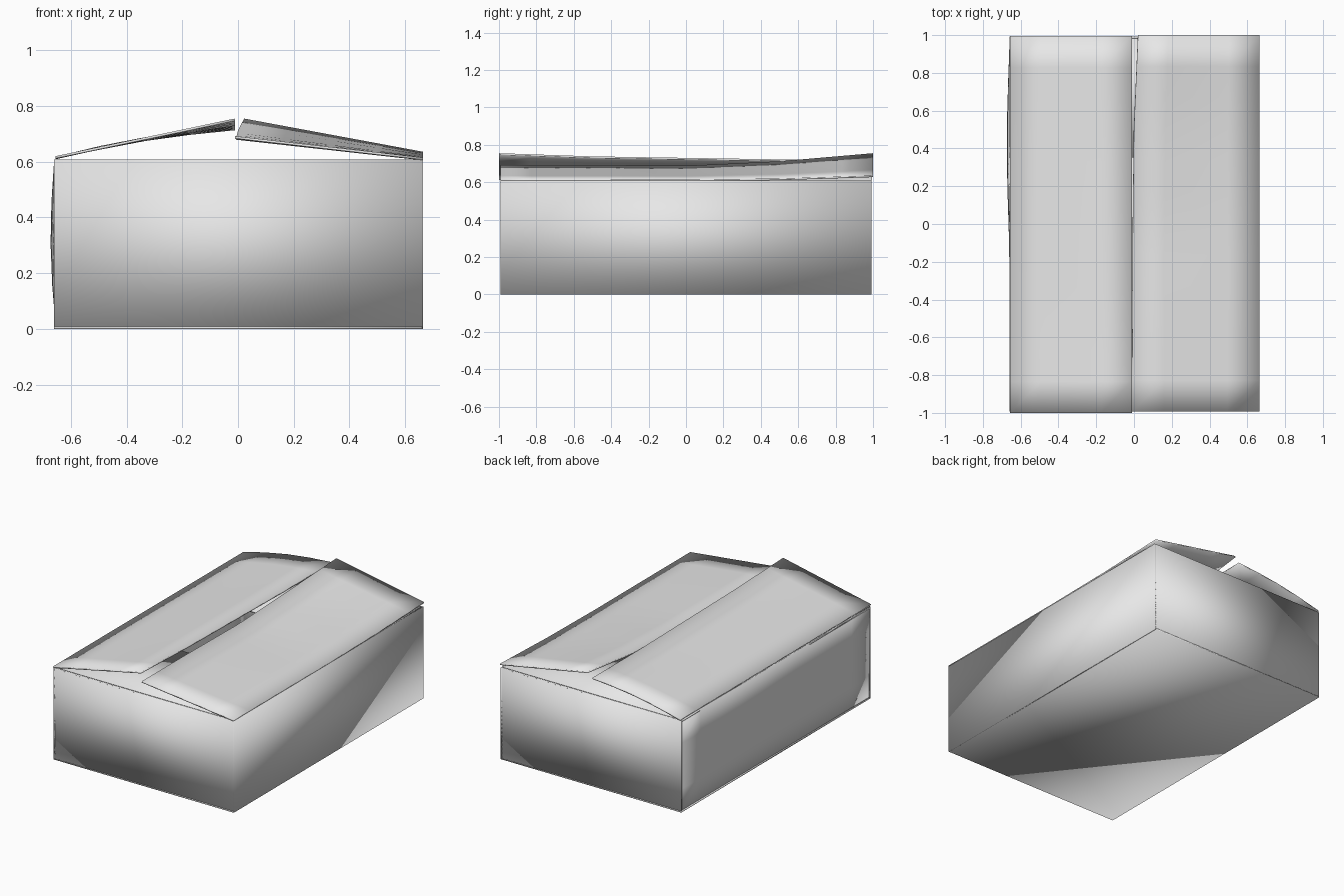
import bpy
import bmesh
from math import radians, sin, pi
from mathutils import Vector

cube = bpy.data.objects.get("Cube")
if cube:
    bpy.data.objects.remove(cube, do_unlink=True)

# One plain card colour
card = bpy.data.materials.new("card_grey")
card.use_nodes = True
grey = (0.8, 0.8, 0.8, 1)
card.diffuse_color = grey
card.node_tree.nodes["Principled BSDF"].inputs["Base Color"].default_value = grey

X, Y, H = 0.66, 0.992, 0.608   # half width, half length, wall height
THICK = 0.009


def sample(values, t):
    """Read evenly spaced values at t in 0..1, with straight steps between."""
    f = t * (len(values) - 1)
    i = min(int(f), len(values) - 2)
    return values[i] + (values[i + 1] - values[i]) * (f - i)


def panel(name, surface, nu=1, nv=1):
    """Sheet of card from surface(u, v); u cross v points outward."""
    bm = bmesh.new()
    rows = [[bm.verts.new(surface(i / nu, j / nv)) for i in range(nu + 1)]
            for j in range(nv + 1)]
    for a, b in zip(rows, rows[1:]):
        for i in range(nu):
            bm.faces.new((a[i], a[i + 1], b[i + 1], b[i]))
    mesh = bpy.data.meshes.new(name)
    bm.to_mesh(mesh)
    bm.free()
    mesh.materials.append(card)
    obj = bpy.data.objects.new(name, mesh)
    bpy.context.collection.objects.link(obj)
    solid = obj.modifiers.new("thickness", "SOLIDIFY")
    solid.thickness = THICK
    solid.offset = -1
    bpy.ops.object.select_all(action="DESELECT")
    obj.select_set(True)
    bpy.context.view_layer.objects.active = obj
    bpy.ops.object.shade_smooth_by_angle(angle=radians(30))
    return obj


def flat(origin, u_vec, v_vec):
    o, a, b = Vector(origin), Vector(u_vec), Vector(v_vec)
    return lambda u, v: o + a * u + b * v


# Floor and walls
panel("floor", flat((-X, Y, 0), (2 * X, 0, 0), (0, -2 * Y, 0)))
panel("front_wall", flat((-X, -Y, 0), (2 * X, 0, 0), (0, 0, H)))
panel("back_wall", flat((X, Y, 0), (-2 * X, 0, 0), (0, 0, H)))
panel("left_wall", flat((X + 0.004, -Y, 0), (0, 2 * Y, 0), (0, 0, H)))


def bulged(u, v):
    # u runs from the back to the front; the swelling sits behind the middle
    swell = 0.016 * sin(pi * v) * max(0, sin(pi * min(1, u * 1.7)))
    return Vector((-X + 0.006 - swell - 0.006 * v, Y - 2 * Y * u, H * v))


panel("right_wall", bulged, 10, 4)

# Short end flaps folded flat across the top
REACH = 0.64
panel("front_end_flap", flat((-X, -Y, H), (2 * X, 0, 0), (0, REACH, 0)))
panel("back_end_flap", flat((X, Y, H), (-2 * X, 0, 0), (0, -REACH, 0)))

# Long flaps, each warped along its length; lists run front to back
left_hinge = [0.615, 0.615, 0.614, 0.62, 0.636]
left_tip_z = [0.692, 0.692, 0.688, 0.712, 0.755]
left_tip_x = [-0.01, -0.008, -0.006, 0.0, 0.022]
right_hinge = [0.62, 0.62, 0.619, 0.618, 0.618]
right_tip_z = [0.755, 0.738, 0.73, 0.722, 0.722]


def left_flap(u, v):
    hinge = Vector((X + 0.004, 0, sample(left_hinge, v)))
    tip = Vector((sample(left_tip_x, v), 0, sample(left_tip_z, v)))
    p = tip.lerp(hinge, u)
    p.y = -0.993 + 1.993 * v
    return p


def right_flap(u, v):
    hinge = Vector((-X + 0.004, 0, sample(right_hinge, v)))
    tip = Vector((-0.012, 0, sample(right_tip_z, v)))
    p = hinge.lerp(tip, u)
    # the back end arches up halfway across
    p.z += 0.018 * v * sin(pi * u)
    p.y = -1 + 1.995 * v
    return p


panel("left_long_flap", left_flap, 4, 12)
panel("right_long_flap", right_flap, 4, 12)
